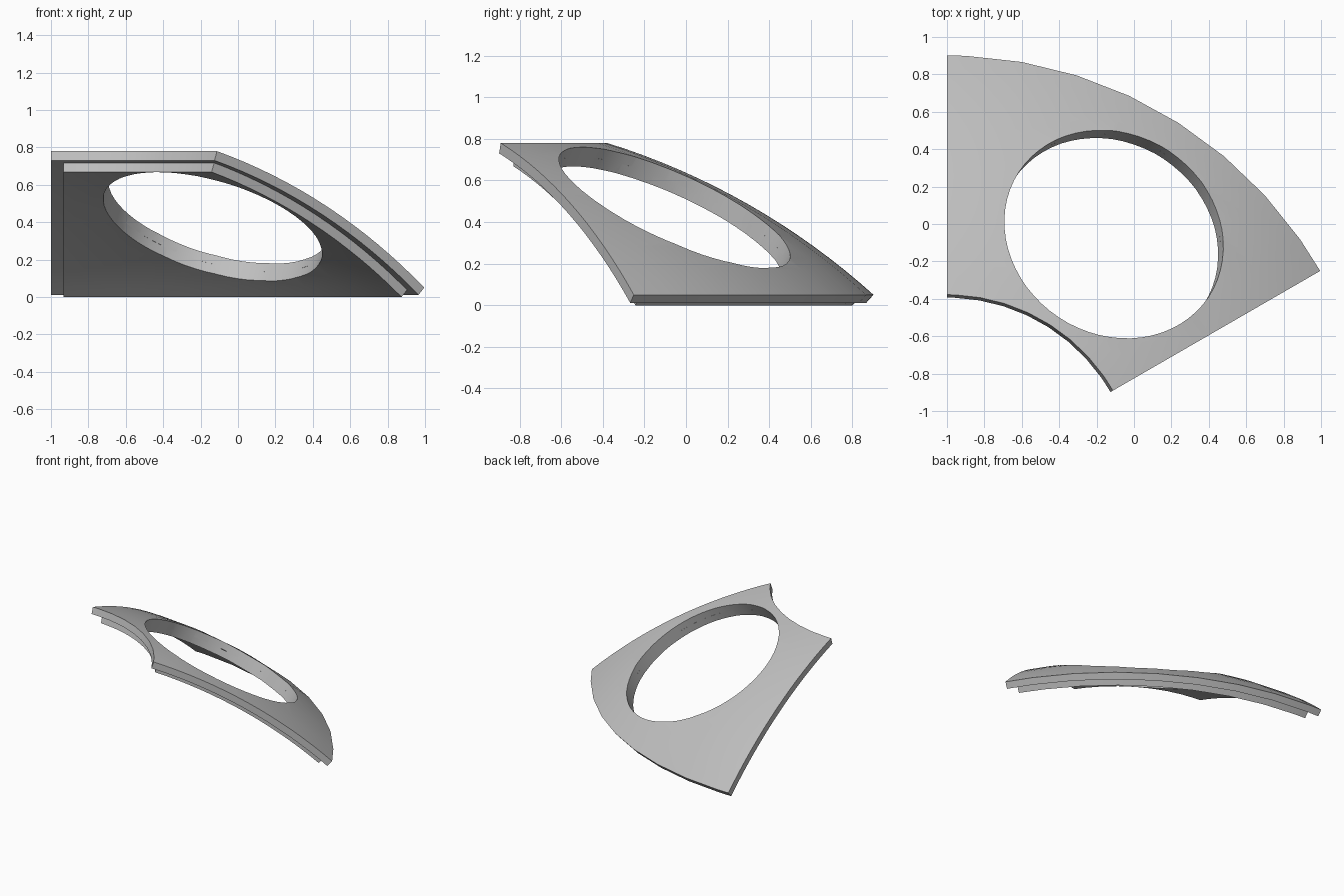
import bpy, bmesh, math
from mathutils import Vector

if "Cube" in bpy.data.objects:
    bpy.data.objects.remove(bpy.data.objects["Cube"], do_unlink=True)

CENTRE = Vector((-1.0, -1.403, -2.504))   # centre of the dome
R_TOP, R_MID, R_LOW = 3.44, 3.388, 3.336  # top, joint and underside radii
WEDGE = math.radians(60)
ROWS = 16
# azimuth stations across the wedge
STATIONS = [0] + [math.radians(2.5 + 7.5 * i) / WEDGE for i in range(8)] + [1]

grey = bpy.data.materials.new("Panel grey")
grey.use_nodes = True
grey.diffuse_color = (0.52, 0.52, 0.52, 1)
grey.node_tree.nodes["Principled BSDF"].inputs["Base Color"].default_value = grey.diffuse_color


def dome_dir(polar, azimuth):
    """Unit direction; azimuth runs from +y towards +x."""
    s = math.sin(polar)
    return Vector((s * math.sin(azimuth), s * math.cos(azimuth), math.cos(polar)))


def shell(name, r_out, r_in, polar0, polar1, side_inset):
    """Curved panel between two radii, sides set in from the wedge planes."""
    bm = bmesh.new()
    layers = []
    for r in (r_out, r_in):
        grid = []
        for i in range(ROWS + 1):
            polar = polar0 + (polar1 - polar0) * i / ROWS
            trim = math.asin(side_inset / (r * math.sin(polar)))
            grid.append([bm.verts.new(CENTRE + r * dome_dir(polar, trim + f * (WEDGE - 2 * trim)))
                         for f in STATIONS])
        layers.append(grid)
    last = len(STATIONS) - 1
    for g in layers:
        for i in range(ROWS):
            for j in range(last):
                bm.faces.new((g[i][j], g[i + 1][j], g[i + 1][j + 1], g[i][j + 1]))
    a, b = layers
    for j in range(last):
        for i in (0, ROWS):
            bm.faces.new((a[i][j], a[i][j + 1], b[i][j + 1], b[i][j]))
    for i in range(ROWS):
        for j in (0, last):
            bm.faces.new((a[i][j], a[i + 1][j], b[i + 1][j], b[i][j]))
    bmesh.ops.recalc_face_normals(bm, faces=bm.faces)
    mesh = bpy.data.meshes.new(name)
    bm.to_mesh(mesh)
    bm.free()
    mesh.materials.append(grey)
    obj = bpy.data.objects.new(name, mesh)
    bpy.context.collection.objects.link(obj)
    return obj


# Two stacked layers; the lower one is stepped in all round
panels = [shell("outer_panel", R_TOP, R_MID, 0.3026, 0.734, 0),
          shell("inner_panel", R_MID, R_LOW, 0.3146, 0.7219, 0.067)]

# Round opening bored square to the dome
axis = dome_dir(0.498, math.radians(33.5))
bpy.ops.mesh.primitive_cylinder_add(vertices=64, radius=0.607, depth=1.2,
                                    location=CENTRE + axis * R_MID,
                                    rotation=axis.to_track_quat('Z', 'Y').to_euler())
cutter = bpy.context.object
cutter.name = "opening_cutter"
cutter.hide_render = True
cutter.data.materials.append(grey)

for obj in panels:
    bpy.ops.object.select_all(action='DESELECT')
    obj.select_set(True)
    bpy.context.view_layer.objects.active = obj
    mod = obj.modifiers.new("opening", 'BOOLEAN')
    mod.operation = 'DIFFERENCE'
    mod.solver = 'EXACT'
    mod.object = cutter
    bpy.ops.object.modifier_apply(modifier=mod.name)
    bpy.ops.object.shade_smooth_by_angle(angle=math.radians(30))

bpy.data.objects.remove(cutter, do_unlink=True)
